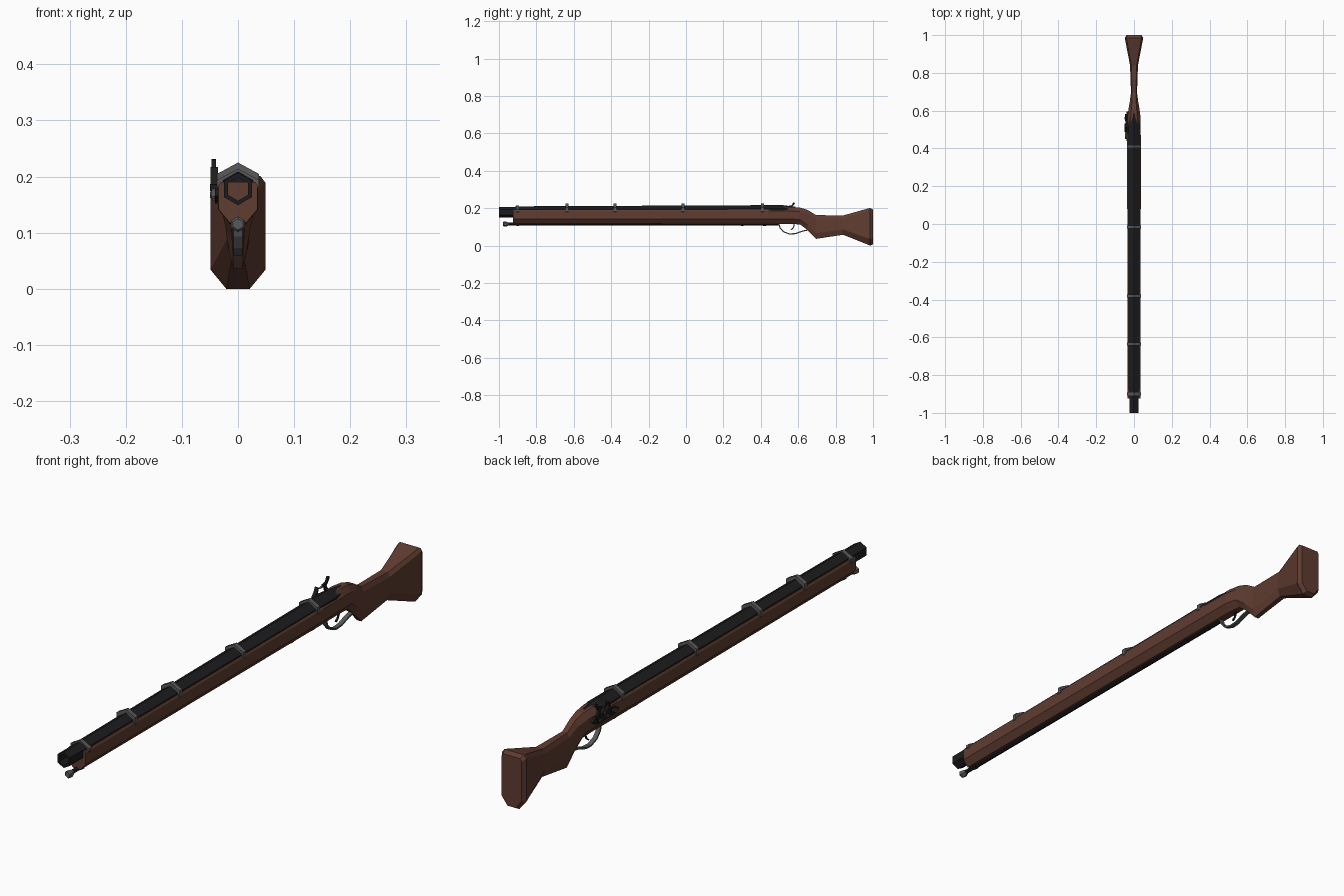
import bpy, bmesh, math
from mathutils import Vector


def material(name, c):
    m = bpy.data.materials.new(name)
    m.diffuse_color = (*c, 1)
    return m


WOOD = material("wood", (0.115, 0.045, 0.03))
IRON = material("dark_iron", (0.012, 0.012, 0.013))
STEEL = material("steel", (0.10, 0.10, 0.10))


def loft(name, rings, mat, closed=True, caps=True):
    """Skin a run of equal-length rings with flat faces."""
    bm = bmesh.new()
    vs = [[bm.verts.new(p) for p in r] for r in rings]
    n = len(rings[0])
    for a, b in zip(vs, vs[1:]):
        for i in range(n if closed else n - 1):
            j = (i + 1) % n
            bm.faces.new((a[i], a[j], b[j], b[i]))
    if caps:
        bm.faces.new(vs[0][::-1])
        bm.faces.new(vs[-1])
    bmesh.ops.recalc_face_normals(bm, faces=bm.faces)
    me = bpy.data.meshes.new(name)
    bm.to_mesh(me)
    bm.free()
    me.materials.append(mat)
    ob = bpy.data.objects.new(name, me)
    bpy.context.collection.objects.link(ob)
    return ob


def ngon(y, z, r, x=0, n=6):
    """Ring about the y axis with a corner on top."""
    return [(x + r * math.sin(math.tau * i / n), y, z + r * math.cos(math.tau * i / n)) for i in range(n)]


def rod(name, stations, mat, x=0, n=6):
    return loft(name, [ngon(y, z, r, x, n) for y, z, r in stations], mat)


def plate(name, outline, x0, x1, mat):
    """Side-view (y, z) outline given thickness in x."""
    return loft(name, [[(x, y, z) for y, z in outline] for x in (x0, x1)], mat)


def strap(name, path, hw, t, mat, x=0):
    """Flat strip following a (y, z) path."""
    rings = []
    for i, p in enumerate(path):
        d = Vector(path[min(i + 1, len(path) - 1)]) - Vector(path[max(i - 1, 0)])
        d.normalize()
        ny, nz = -d.y * t / 2, d.x * t / 2
        y, z = p
        rings.append([(x - hw, y + ny, z + nz), (x + hw, y + ny, z + nz),
                      (x + hw, y - ny, z - nz), (x - hw, y - ny, z - nz)])
    return loft(name, rings, mat)


def section(y, zt, zb, w, wt, wb, ct, cb):
    half = [(wt, zt), (w, zt - ct), (w, zb + cb), (wb, zb)]
    return [(x, y, z) for x, z in half] + [(-x, y, z) for x, z in half[::-1]]


# Stock: y, top, bottom, half width, top half, bottom half, top and bottom chamfers
loft("stock", [section(*s) for s in (
    (-0.925, 0.190, 0.118, 0.035, 0.031, 0.015, 0.006, 0.024),
    (0.44, 0.192, 0.116, 0.036, 0.032, 0.015, 0.006, 0.026),
    (0.56, 0.207, 0.116, 0.035, 0.018, 0.014, 0.022, 0.026),
    (0.61, 0.203, 0.113, 0.029, 0.014, 0.012, 0.022, 0.026),
    (0.65, 0.191, 0.083, 0.022, 0.011, 0.010, 0.020, 0.026),
    (0.695, 0.163, 0.036, 0.016, 0.010, 0.008, 0.018, 0.030),
    (0.84, 0.161, 0.058, 0.021, 0.014, 0.010, 0.016, 0.028),
    (0.975, 0.199, 0.004, 0.047, 0.038, 0.020, 0.012, 0.034),
    (0.985, 0.201, 0.000, 0.049, 0.040, 0.021, 0.012, 0.034),
    (1.0, 0.192, 0.008, 0.040, 0.033, 0.017, 0.010, 0.030))], WOOD)

# Hollow hexagonal barrel with tapering breech
rod("barrel", [(-0.85, 0.178, 0.021), (-1.0, 0.178, 0.021), (-1.0, 0.178, 0.029),
               (-0.92, 0.178, 0.029), (-0.9, 0.178, 0.032), (0.40, 0.179, 0.037),
               (0.52, 0.179, 0.037), (0.585, 0.183, 0.025)], IRON)

# Barrel bands
for i, y in enumerate((-0.9, -0.635, -0.38, -0.015, 0.41)):
    z = 0.214 if i == 0 else 0.225
    outer = [(-0.037, 0.182), (-0.037, z - 0.020), (0, z), (0.037, z - 0.020), (0.037, 0.182)]
    loop = outer + [(x * 0.75, zz - 0.012) for x, zz in outer[::-1]]
    loft(f"barrel_band_{i + 1}", [[(x, yy, zz) for x, zz in loop] for yy in (y - 0.008, y + 0.008)], STEEL)

# Ramrod, its knob and the pipes that hold it
rod("ramrod", [(-0.96, 0.116, 0.008), (0.5, 0.116, 0.008)], IRON)
rod("ramrod_knob", [(-0.978, 0.115, 0.010), (-0.974, 0.115, 0.014),
                    (-0.964, 0.115, 0.014), (-0.95, 0.115, 0.008)], STEEL)
for i, y in enumerate((-0.9, 0.3, 0.42)):
    rod(f"ramrod_pipe_{i + 1}", [(y - 0.007, 0.116, 0.011), (y + 0.007, 0.116, 0.011)], IRON)

# Trigger guard and trigger
strap("trigger_guard", [(0.495, 0.118), (0.503, 0.095), (0.520, 0.075), (0.553, 0.062),
                        (0.585, 0.064), (0.625, 0.078), (0.665, 0.086)], 0.008, 0.006, STEEL)
strap("trigger", [(0.578, 0.122), (0.577, 0.105), (0.571, 0.092), (0.560, 0.084)], 0.003, 0.005, IRON)

# Lock on the left side
plate("lock_plate", [(0.44, 0.165), (0.46, 0.178), (0.575, 0.180), (0.595, 0.168),
                     (0.57, 0.152), (0.47, 0.152)], -0.041, -0.030, IRON)
plate("hammer", [(0.552, 0.160), (0.568, 0.160), (0.574, 0.185), (0.564, 0.203), (0.582, 0.224),
                 (0.580, 0.231), (0.572, 0.230), (0.566, 0.216), (0.545, 0.212),
                 (0.545, 0.204), (0.556, 0.198), (0.560, 0.184)], -0.047, -0.039, IRON)
plate("flint", [(0.526, 0.205), (0.548, 0.203), (0.548, 0.211)], -0.046, -0.040, STEEL)
plate("flash_pan", [(0.495, 0.174), (0.532, 0.174), (0.526, 0.187), (0.495, 0.187)], -0.050, -0.030, IRON)
plate("frizzen", [(0.488, 0.186), (0.515, 0.186), (0.511, 0.200), (0.516, 0.215),
                  (0.510, 0.217), (0.503, 0.200)], -0.049, -0.036, IRON)
strap("lock_spring", [(0.452, 0.162), (0.47, 0.172), (0.495, 0.176)], 0.004, 0.005, STEEL, x=-0.043)

# Lock screws
for i, (y, z) in enumerate(((0.465, 0.163), (0.51, 0.163), (0.56, 0.167))):
    ring = [(y + 0.006 * math.cos(math.tau * k / 6), z + 0.006 * math.sin(math.tau * k / 6)) for k in range(6)]
    plate(f"lock_screw_{i + 1}", ring, -0.050 if i == 2 else -0.045, -0.038, STEEL)
